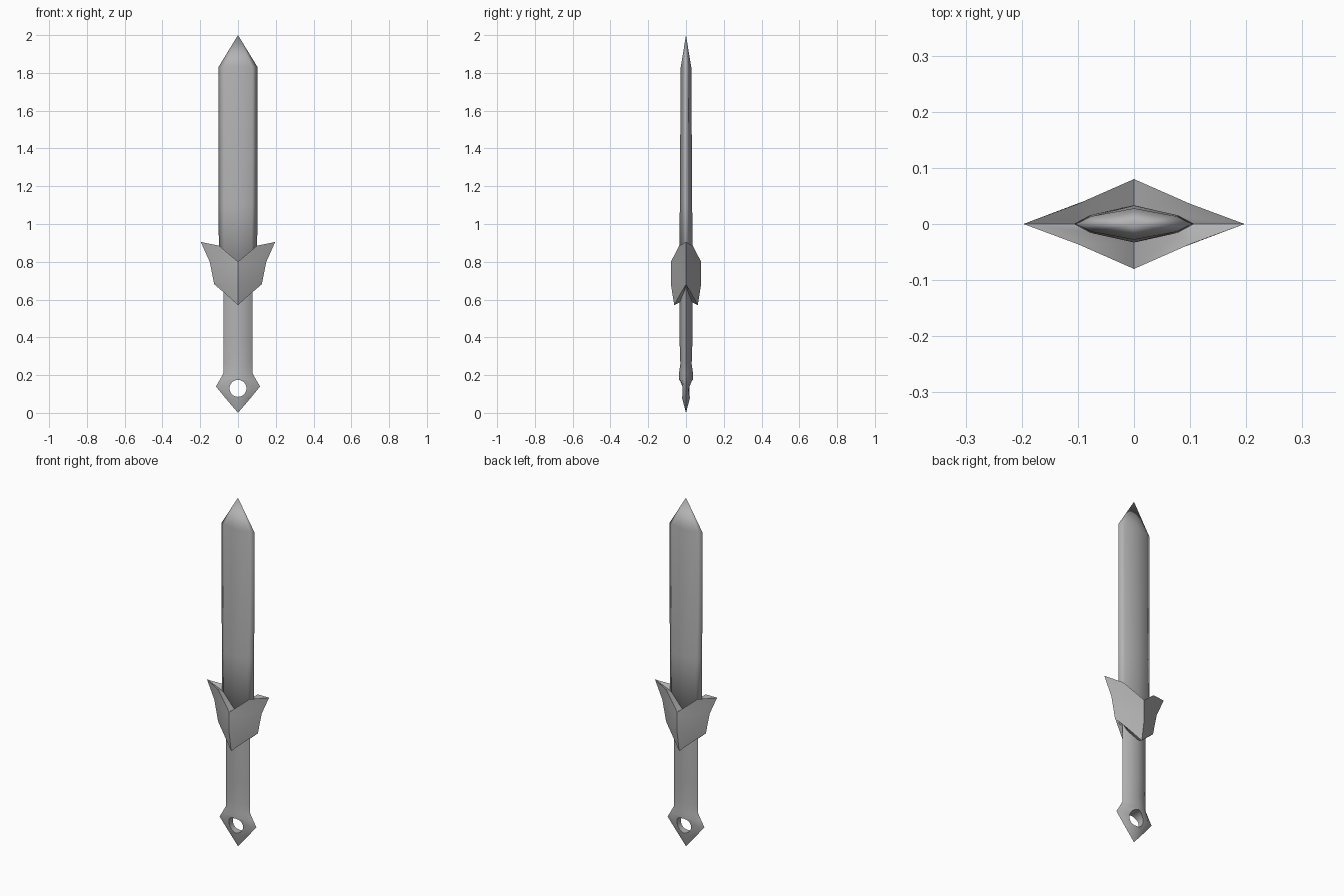
import bpy, bmesh, math

cube = bpy.data.objects.get("Cube")
if cube:
    bpy.data.objects.remove(cube, do_unlink=True)

steel = bpy.data.materials.new("grey steel")
steel.use_nodes = True
GREY = (0.45, 0.45, 0.45, 1)
steel.diffuse_color = GREY
steel.node_tree.nodes["Principled BSDF"].inputs["Base Color"].default_value = GREY


def full_ring(quarter):
    """Mirror three points (side, middle, centre) into a closed ring of eight."""
    s, m, c = quarter
    flip = lambda p, a, b: (p[0] * a, p[1] * b, p[2])
    return [s, m, c, flip(m, -1, 1), flip(s, -1, 1),
            flip(m, -1, -1), flip(c, 1, -1), flip(m, 1, -1)]


def loft(name, quarters, closed_loop=False, angle=50):
    """Skin a stack of mirrored rings; rings of zero width become points."""
    bm = bmesh.new()
    rings = [[bm.verts.new(p) for p in full_ring(q)] for q in quarters]
    pairs = list(zip(rings, rings[1:]))
    if closed_loop:
        pairs.append((rings[-1], rings[0]))
    for low, high in pairs:
        for i in range(8):
            j = (i + 1) % 8
            bm.faces.new((low[i], low[j], high[j], high[i]))
    if not closed_loop:
        bm.faces.new(rings[0][::-1])
        bm.faces.new(rings[-1])
    bmesh.ops.remove_doubles(bm, verts=bm.verts, dist=0.0005)
    bmesh.ops.recalc_face_normals(bm, faces=bm.faces)
    mesh = bpy.data.meshes.new(name)
    bm.to_mesh(mesh)
    bm.free()
    mesh.materials.append(steel)
    obj = bpy.data.objects.new(name, mesh)
    bpy.context.collection.objects.link(obj)
    smooth(obj, angle)
    return obj


def smooth(obj, angle):
    bpy.ops.object.select_all(action='DESELECT')
    obj.select_set(True)
    bpy.context.view_layer.objects.active = obj
    bpy.ops.object.shade_smooth_by_angle(angle=math.radians(angle))


def lens(z, width, depth):
    """Quarter of a flat diamond section with a slightly swollen edge."""
    return [(width, 0, z), (width * 0.72, depth * 0.5, z), (0, depth, z)]


# Blade
loft("blade", [lens(0.66, 0.1, 0.034), lens(1.1, 0.103, 0.033),
               lens(1.83, 0.104, 0.028), lens(2.0, 0, 0)], angle=180)

# Grip and pommel in one piece
grip = loft("grip", [lens(0, 0, 0), lens(0.08, 0.068, 0.021),
                     lens(0.14, 0.117, 0.026), lens(0.175, 0.096, 0.037),
                     lens(0.21, 0.077, 0.037), lens(0.26, 0.077, 0.03),
                     lens(0.38, 0.077, 0.034), lens(0.75, 0.077, 0.034)], angle=180)

# Round eye through the pommel
bpy.ops.mesh.primitive_cylinder_add(vertices=24, radius=0.045, depth=0.3,
                                    location=(0, 0, 0.13), rotation=(math.pi / 2, 0, 0))
cutter = bpy.context.object
cutter.name = "eye_cutter"
cutter.hide_render = True
cutter.data.materials.append(steel)
cut = grip.modifiers.new("eye", 'BOOLEAN')
cut.operation = 'DIFFERENCE'
cut.solver = 'EXACT'
cut.object = cutter
bpy.context.view_layer.objects.active = grip
bpy.ops.object.modifier_apply(modifier=cut.name)
bpy.data.objects.remove(cutter, do_unlink=True)
smooth(grip, 75)

# Winged guard: outer skin from lower rim to upper rim, then the inner sleeve
loft("guard", [
    [(0.125, 0, 0.68), (0.06, 0.033, 0.625), (0, 0.062, 0.57)],
    [(0.128, 0, 0.69), (0.066, 0.043, 0.685), (0, 0.08, 0.68)],
    [(0.15, 0, 0.8), (0.078, 0.045, 0.79), (0, 0.08, 0.8 - 0.02)],
    [(0.197, 0, 0.905), (0.1, 0.036, 0.885), (0, 0.08, 0.8)],
    [(0.106, 0, 0.87), (0.078, 0.015, 0.865), (0, 0.033, 0.8)],
    [(0.078, 0, 0.67), (0.056, 0.016, 0.625), (0, 0.033, 0.585)],
], closed_loop=True, angle=40)
